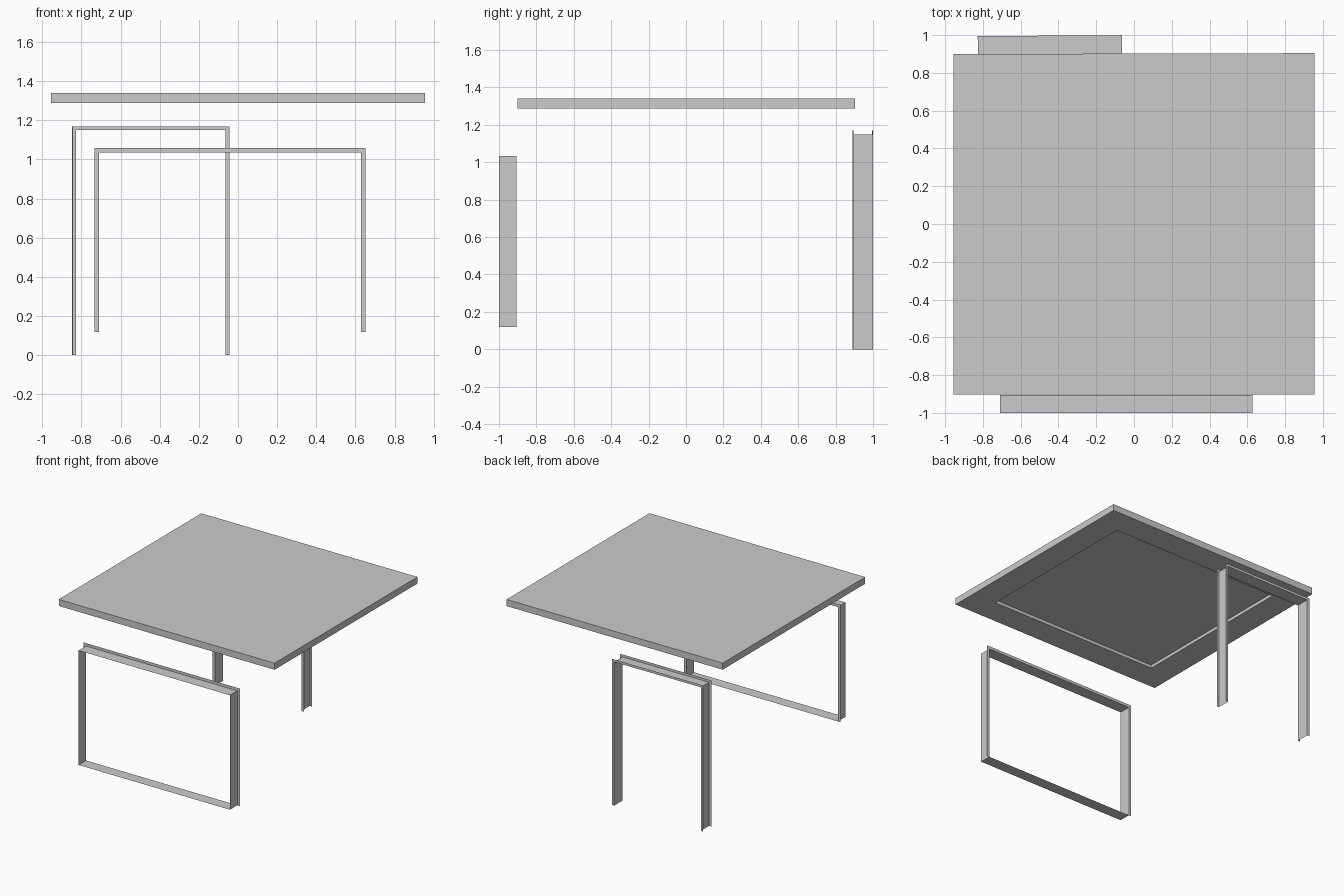
import bpy, bmesh, math
from mathutils import Matrix, Vector

if "Cube" in bpy.data.objects:
    bpy.data.objects.remove(bpy.data.objects["Cube"])


def finish(name, bm):
    mesh = bpy.data.meshes.new(name)
    bm.to_mesh(mesh)
    bm.free()
    ob = bpy.data.objects.new(name, mesh)
    bpy.context.collection.objects.link(ob)
    return ob


def outline(x0, x1, z0, z1):
    return [(x0, z0), (x0, z1), (x1, z1), (x1, z0)]


def lining(name, x0, x1, z0, z1, y0, y1, closed):
    # thin sheet lining running through the wall thickness
    bm = bmesh.new()
    pts = outline(x0, x1, z0, z1)
    front = [bm.verts.new((x, y0, z)) for x, z in pts]
    back = [bm.verts.new((x, y1, z)) for x, z in pts]
    for i in range(4 if closed else 3):
        j = (i + 1) % 4
        bm.faces.new((front[i], front[j], back[j], back[i]))
    return finish(name, bm)


def casing(name, x0, x1, z0, z1, y, w):
    # flat trim around the two sides and the top of an opening
    bm = bmesh.new()
    inner = [bm.verts.new((x, y, z)) for x, z in outline(x0, x1, z0, z1)]
    outer = [bm.verts.new((x, y, z)) for x, z in outline(x0 - w, x1 + w, z0, z1 + w)]
    for i in range(3):
        bm.faces.new((inner[i], inner[i + 1], outer[i + 1], outer[i]))
    return finish(name, bm)


# Roof slab with a shallow recess in its underside
bm = bmesh.new()
bmesh.ops.create_cube(bm, size=1, matrix=Matrix.Translation((0, 0, 1.314))
                      @ Matrix.Diagonal((1.91, 1.804, 0.053, 1)))
for v in bm.verts:
    if v.co.y > 0:
        v.co.y += 0.0025 * v.co.x
bm.normal_update()
under = [f for f in bm.faces if f.normal.z < -0.9]
bmesh.ops.inset_region(bm, faces=under, thickness=0.208, use_even_offset=True)
ret = bmesh.ops.extrude_face_region(bm, geom=under)
bmesh.ops.delete(bm, geom=under, context='FACES_ONLY')
bmesh.ops.translate(bm, vec=(0, 0, 0.025),
                    verts=[e for e in ret['geom'] if isinstance(e, bmesh.types.BMVert)])
bmesh.ops.recalc_face_normals(bm, faces=bm.faces)
finish("roof_slab", bm)

# Window: closed lining with a casing on the room side
lining("window_lining", -0.71, 0.628, 0.118, 1.034, -1.0, -0.906, True)
casing("window_casing", -0.71, 0.628, 0.118, 1.034, -0.906, 0.023)

# Doorway: open-bottomed lining with a casing on both sides, very slightly turned
door = dict(x0=-0.827, x1=-0.064, z0=0.0, z1=1.149)
parts = [lining("door_lining", y0=0.892, y1=0.997, closed=False, **door),
         casing("door_casing_inner", y=0.892, w=0.02, **door),
         casing("door_casing_outer", y=0.997, w=0.02, **door)]
pivot = Vector((-0.445, 0.945, 0))
turn = (Matrix.Translation(pivot) @ Matrix.Rotation(math.radians(0.35), 4, 'Z')
        @ Matrix.Translation(-pivot))
for ob in parts:
    ob.data.transform(turn)
